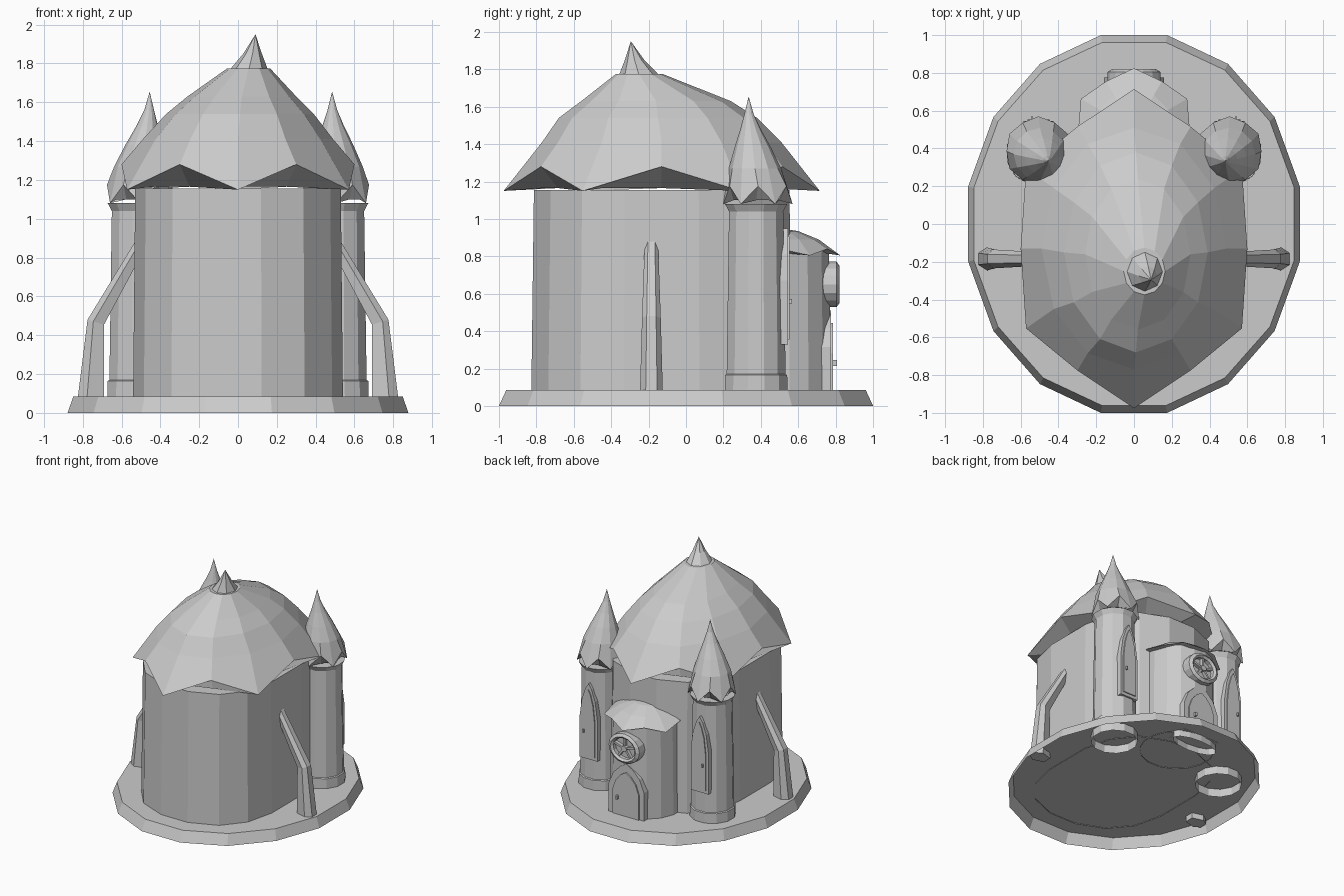
import bpy, bmesh, math
from math import sin, cos, pi, radians
from mathutils import Vector

if "Cube" in bpy.data.objects:
    bpy.data.objects.remove(bpy.data.objects["Cube"], do_unlink=True)

GREY = bpy.data.materials.new("stone_grey")
GREY.use_nodes = True
GREY.diffuse_color = (0.6, 0.6, 0.6, 1)
GREY.node_tree.nodes["Principled BSDF"].inputs["Base Color"].default_value = (0.6, 0.6, 0.6, 1)


def finish(name, bm):
    bmesh.ops.recalc_face_normals(bm, faces=bm.faces)
    mesh = bpy.data.meshes.new(name)
    bm.to_mesh(mesh)
    bm.free()
    mesh.materials.append(GREY)
    ob = bpy.data.objects.new(name, mesh)
    bpy.context.collection.objects.link(ob)
    return ob


def loft(name, rings, bottom=False, top=True, apex=None):
    """Skin a stack of rings, closed by caps or a point."""
    bm = bmesh.new()
    rows = [[bm.verts.new(p) for p in ring] for ring in rings]
    n = len(rows[0])
    for a, b in zip(rows, rows[1:]):
        for i in range(n):
            j = (i + 1) % n
            bm.faces.new((a[i], a[j], b[j], b[i]))
    if bottom:
        bm.faces.new(rows[0][::-1])
    if apex:
        tip = bm.verts.new(apex)
        for i in range(n):
            bm.faces.new((rows[-1][i], rows[-1][(i + 1) % n], tip))
    elif top:
        bm.faces.new(rows[-1])
    return finish(name, bm)


def ring(cx, cy, z, rx, ry=None, n=12, turn=0.0):
    ry = rx if ry is None else ry
    return [(cx + rx * cos(2 * pi * i / n + turn), cy + ry * sin(2 * pi * i / n + turn), z)
            for i in range(n)]


def eaves(cx, cy, n, low, high, turn=0.0):
    """Scalloped rim: low tips alternate with high notches; each is (rx, ry, z)."""
    pts = []
    for i in range(n):
        rx, ry, z = low if i % 2 == 0 else high
        a = 2 * pi * i / n + turn
        pts.append((cx + rx * cos(a), cy + ry * sin(a), z))
    return pts


def arch(name, x, y, z, w, h, depth):
    """Pointed-arch slab whose outer face lies at y, facing the back."""
    half = [(w, 0), (w, .55 * h), (.75 * w, .78 * h), (.35 * w, .93 * h)]
    outline = half + [(0, h)] + [(-u, v) for u, v in reversed(half)]
    return loft(name, [[(x + u, y - d, z + v) for u, v in outline] for d in (depth, 0)], bottom=True)


def box(name, centre, size, turn_y=0.0):
    bm = bmesh.new()
    bmesh.ops.create_cube(bm, size=1)
    for v in bm.verts:
        v.co = Vector((v.co.x * size[0], v.co.y * size[1], v.co.z * size[2]))
    ob = finish(name, bm)
    ob.location = centre
    ob.rotation_euler.y = turn_y
    return ob


# Base plinth, hollow underneath
loft("base_plinth", [ring(0, 0, 0, .895, 1.02, 16, pi / 16),
                     ring(0, 0, .085, .865, .98, 16, pi / 16)])

# Main hall wall
quarter = [(.535, .2), (.48, .43), (.34, .6), (.12, .69)]
half = quarter + [(-x, y) for x, y in reversed(quarter)]
plan = half + [(-x, -y) for x, y in half]
loft("hall_wall", [[(x * s, -.13 + y * s, z) for x, y in plan]
                   for z, s in ((.08, 1.01), (1.155, .99))])

# Main roof: scalloped eaves, dome rings and leaning finial
TURN = -pi / 2
loft("hall_roof", [
    ring(0, -.13, 1.165, .5, .64, 12, TURN),
    eaves(0, -.13, 12, (.66, .845, 1.15), (.6, .745, 1.28), TURN),
    ring(0, -.13, 1.41, .49, .64, 12, TURN),
    ring(.01, -.15, 1.54, .38, .53, 12, TURN),
    ring(.02, -.16, 1.63, .28, .40, 12, TURN),
    ring(.055, -.25, 1.775, .11, .125, 12, TURN)], bottom=True)
loft("roof_finial", [ring(.055, -.25, 1.765, .1, .11, 8),
                     ring(.075, -.275, 1.85, .048, .052, 8)], apex=(.09, -.295, 1.95))

# Back annex with low roof
loft("annex_wall", [ring(0, .5, .08, .28, n=16, turn=pi / 16),
                    ring(0, .5, .83, .27, n=16, turn=pi / 16)])
loft("annex_roof", [ring(0, .5, .82, .25, n=12, turn=pi / 2),
                    eaves(0, .5, 12, (.325, .325, .805), (.295, .295, .84), pi / 2),
                    ring(0, .5, .89, .21, n=12, turn=pi / 2),
                    ring(0, .5, .935, .1, n=12, turn=pi / 2)], bottom=True, apex=(0, .5, .95))
loft("doorway_footing", [ring(0, .7, .03, .2, .08), ring(0, .7, .085, .2, .08)])

# Annex door
arch("door_frame", 0, .775, .08, .16, .43, .17)
arch("door_leaf", 0, .785, .085, .12, .36, .03)
box("door_handle", (.07, .795, .23), (.015, .025, .03))

# Round spoked window above the door
WX, WY, WZ = 0, .765, .65


def wheel(name, profile):
    return loft(name, [[(WX + 1.15 * r * cos(i * pi / 8), WY + d, WZ + r * sin(i * pi / 8))
                        for i in range(16)] for r, d in profile], top=False)


wheel("window_rim", [(.085, .01), (.085, .04), (.1, .055), (.122, .04), (.122, -.06)])
wheel("window_pane", [(.09, .01), (.001, .01)])
wheel("window_hub", [(.022, .01), (.022, .045), (.001, .045)])
for k in range(5):
    a = radians(90 + 72 * k)
    box(f"window_spoke_{k + 1}", (WX + .055 * cos(a), WY + .022, WZ + .048 * sin(a)),
        (.1, .03, .016), -a)

# Twin towers and side buttresses
for side, s in (("left", 1), ("right", -1)):
    tx, ty = .505 * s, .375
    lean = (.485 if s > 0 else -.455) - tx
    loft(f"{side}_tower", [ring(tx, ty, z, r, n=12, turn=pi / 12) for z, r in
                           ((.02, .175), (.165, .172), (.17, .163), (1.04, .15), (1.08, .172))])

    def cap(z, r, k):
        return ring(tx + lean * k, ty - .04 * k, z, r)
    loft(f"{side}_tower_roof", [
        ring(tx, ty, 1.10, .14),
        eaves(tx, ty + .01, 12, (.17, .175, 1.175), (.178, .185, 1.08)),
        cap(1.27, .14, .15), cap(1.38, .098, .45), cap(1.48, .055, .75), cap(1.56, .025, .95)],
        bottom=True, apex=(tx + lean, ty - .04, 1.655))

    # Tower shutter on the back
    arch(f"{side}_tower_shutter_frame", tx, ty + .17, .33, .08, .62, .05)
    arch(f"{side}_tower_shutter", tx, ty + .178, .355, .058, .55, .03)
    box(f"{side}_tower_shutter_handle", (tx + .035 * s, ty + .183, .56), (.012, .02, .025))

    # Buttress: six-sided strut bending in to the wall
    struts = []
    for xo, zo, xi, zi, w in ((.83, .04, .69, .04, .062), (.775, .48, .69, .455, .05),
                              (.51, .915, .51, .79, .036)):
        def at(t, y):
            return (s * (xo + (xi - xo) * t), -.185 + y, zo + (zi - zo) * t)
        struts.append([at(0, w * .5), at(.35, w), at(1, w * .6),
                       at(1, -w * .6), at(.35, -w), at(0, -w * .5)])
    loft(f"{side}_buttress", struts, bottom=True)
